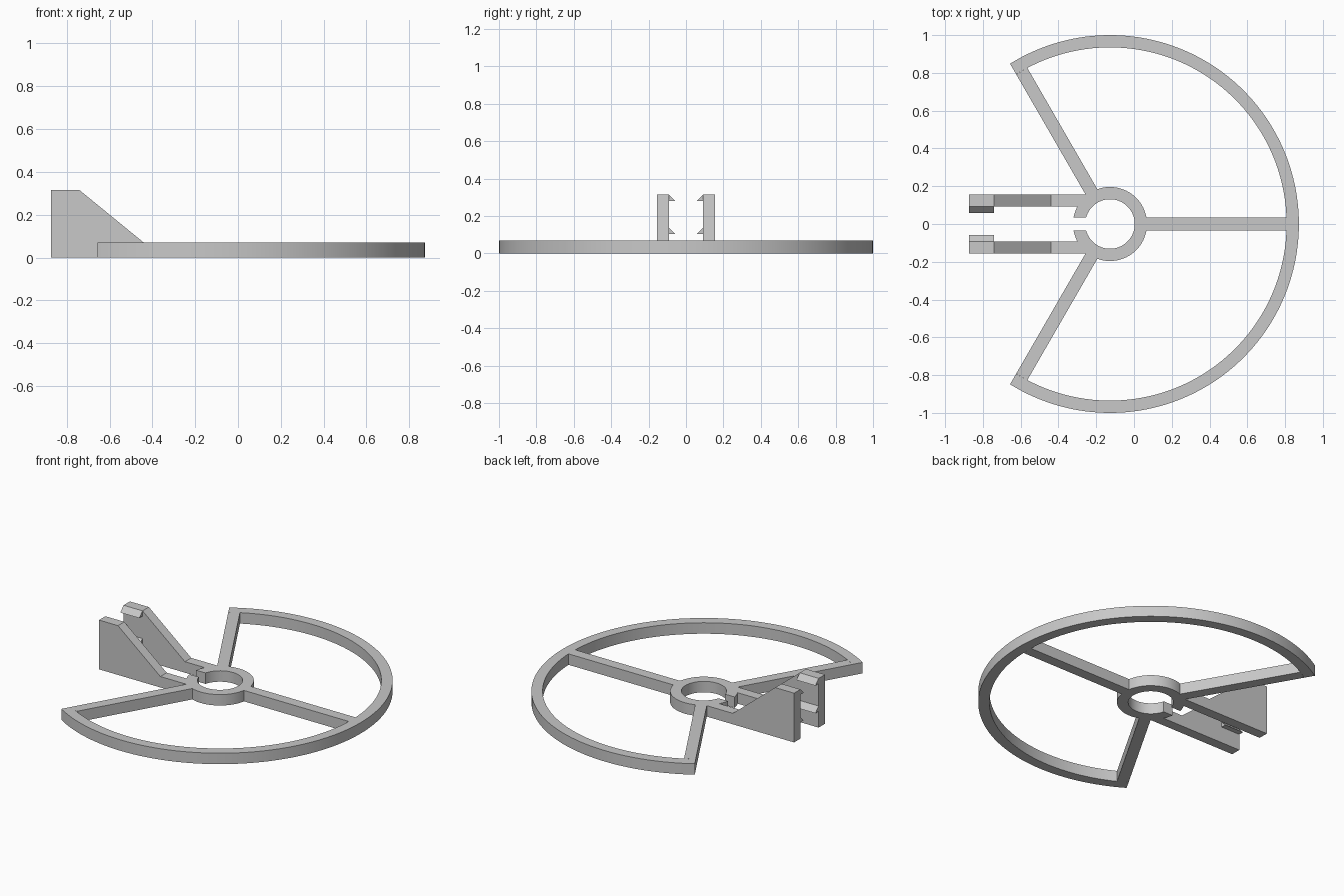
import bpy, bmesh
from math import sin, cos, asin, sqrt, radians, pi

cube = bpy.data.objects.get("Cube")
if cube:
    bpy.data.objects.remove(cube, do_unlink=True)

CX = -0.127            # centre of ring and hub
H = 0.07               # plate thickness
RING_OUT, RING_IN = 1.0, 0.935
HUB_OUT, HUB_IN = 0.196, 0.131
HALF = 0.034           # half width of spokes and of the hub gap
ARM_IN, ARM_OUT = 0.092, 0.156
BACK, SHELF, TOP = -0.874, -0.74, 0.315

grey = bpy.data.materials.new("light grey")
grey.use_nodes = True
colour = (0.58, 0.58, 0.58, 1)
grey.diffuse_color = colour
grey.node_tree.nodes["Principled BSDF"].inputs["Base Color"].default_value = colour


def loft(name, sections):
    """Skin a row of matching cross-sections and cap both ends."""
    bm = bmesh.new()
    rows = [[bm.verts.new(p) for p in s] for s in sections]
    n = len(rows[0])
    for a, b in zip(rows, rows[1:]):
        for i in range(n):
            j = (i + 1) % n
            bm.faces.new((a[i], a[j], b[j], b[i]))
    bm.faces.new(rows[0])
    bm.faces.new(rows[-1])
    bmesh.ops.recalc_face_normals(bm, faces=bm.faces)
    mesh = bpy.data.meshes.new(name)
    bm.to_mesh(mesh)
    bm.free()
    mesh.materials.append(grey)
    obj = bpy.data.objects.new(name, mesh)
    bpy.context.collection.objects.link(obj)
    return obj


def polar(r, a, z):
    return (CX + r * cos(a), r * sin(a), z)


def band(name, r_out, r_in, end, offset, steps):
    """Curved bar whose ends are cut parallel to the direction `end`."""
    a_out, a_in = end + asin(offset / r_out), end + asin(offset / r_in)
    sections = []
    for k in range(steps + 1):
        t = 2 * k / steps - 1
        sections.append([polar(r_out, t * a_out, 0), polar(r_out, t * a_out, H),
                         polar(r_in, t * a_in, H), polar(r_in, t * a_in, 0)])
    obj = loft(name, sections)
    bpy.ops.object.select_all(action='DESELECT')
    obj.select_set(True)
    bpy.context.view_layer.objects.active = obj
    bpy.ops.object.shade_smooth_by_angle(angle=radians(30))


# Open outer ring and split hub
band("outer_ring", RING_OUT, RING_IN, radians(120), HALF, 120)
band("hub", HUB_OUT, HUB_IN, pi, -HALF, 64)

# Three spokes between hub and ring
for name, angle in (("left_spoke", 0), ("back_spoke", 120), ("front_spoke", -120)):
    sections = []
    for r in (HUB_OUT, RING_IN):
        d = asin(HALF / r)
        a = radians(angle)
        sections.append([polar(r, a - d, 0), polar(r, a + d, 0),
                         polar(r, a + d, H), polar(r, a - d, H)])
    loft(name, sections)

# Two upright arms, each with a pair of snap hooks on its inner face
for name, side in (("back", 1), ("front", -1)):
    sections = []
    for y in (ARM_IN, ARM_OUT):
        root = CX - sqrt(HUB_OUT ** 2 - y ** 2)
        profile = [(BACK, 0), (BACK, TOP), (SHELF, TOP),
                   (-0.44, H), (root, H), (root, 0)]
        sections.append([(x, side * y, z) for x, z in profile])
    loft(name + "_arm", sections)

    for level, z in (("upper", 0.281), ("lower", 0.104)):
        hook = [(ARM_IN, z), (0.059, z), (ARM_IN, z + TOP - 0.281)]
        loft(f"{name}_{level}_hook",
             [[(x, side * y, h) for y, h in hook] for x in (BACK, SHELF)])
